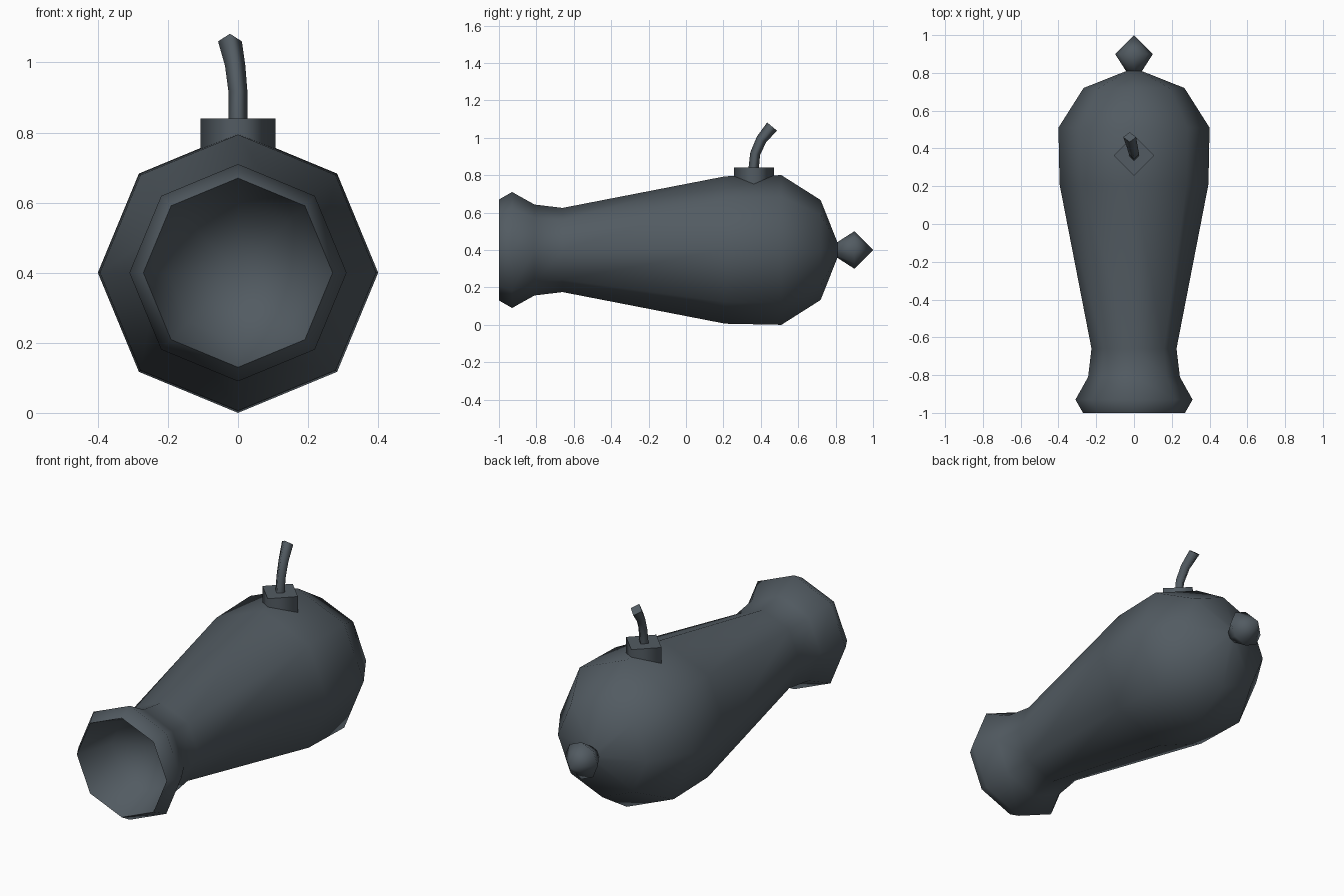
import bpy, bmesh, math
from mathutils import Vector

if "Cube" in bpy.data.objects:
    bpy.data.objects.remove(bpy.data.objects["Cube"], do_unlink=True)

AXIS_Z = 0.4

iron = bpy.data.materials.new("dark slate iron")
iron.use_nodes = True
colour = (0.085, 0.105, 0.122, 1)
iron.diffuse_color = colour
iron.node_tree.nodes["Principled BSDF"].inputs["Base Color"].default_value = colour


def finish(name, bm, sharp_degrees):
    """Smooth the faces, keep creases above the given angle, and link the object."""
    bmesh.ops.recalc_face_normals(bm, faces=bm.faces)
    for face in bm.faces:
        face.smooth = True
    for edge in bm.edges:
        edge.smooth = edge.calc_face_angle(0) < math.radians(sharp_degrees)
    mesh = bpy.data.meshes.new(name)
    bm.to_mesh(mesh)
    bm.free()
    mesh.materials.append(iron)
    obj = bpy.data.objects.new(name, mesh)
    bpy.context.collection.objects.link(obj)
    return obj


def add_ring(bm, centre, u, v, radius, sides):
    turn = math.tau / sides
    return [bm.verts.new(centre + radius * (u * math.cos(i * turn) + v * math.sin(i * turn)))
            for i in range(sides)]


def bridge(bm, a, b):
    n = len(a)
    for i in range(n):
        j = (i + 1) % n
        bm.faces.new((a[i], a[j], b[j], b[i]))


def fan(bm, ring, tip):
    for i in range(len(ring)):
        bm.faces.new((ring[i], ring[(i + 1) % len(ring)], tip))


def lathe(name, profile, tips, sharp_degrees, sides=8):
    """Turn (y, radius) points about the long axis; close both ends at tip points."""
    bm = bmesh.new()
    rings = [add_ring(bm, Vector((0, y, AXIS_Z)), Vector((1, 0, 0)), Vector((0, 0, 1)), r, sides)
             for y, r in profile]
    for a, b in zip(rings, rings[1:]):
        bridge(bm, a, b)
    for ring, y in zip((rings[0], rings[-1]), tips):
        fan(bm, ring, bm.verts.new((0, y, AXIS_Z)))
    return finish(name, bm, sharp_degrees)


def tube(name, path, sides=4, sharp_degrees=91):
    """Sweep a ring along (centre, tilt, radius) stations and cap it with creased rims."""
    bm = bmesh.new()
    rings = []
    for centre, tilt, radius in path:
        a = math.radians(tilt)
        rings.append(add_ring(bm, Vector(centre), Vector((1, 0, 0)),
                              Vector((0, math.cos(a), -math.sin(a))), radius, sides))
    for a, b in zip(rings, rings[1:]):
        bridge(bm, a, b)
    caps = [bm.faces.new(rings[0]), bm.faces.new(rings[-1])]
    rim = [tuple(v.index for v in e.verts) for c in caps for e in c.edges]
    bm.verts.index_update()
    rim = {frozenset(v.index for v in e.verts) for c in caps for e in c.edges}
    obj = finish(name, bm, sharp_degrees)
    for edge in obj.data.edges:
        if frozenset(edge.vertices) in rim:
            edge.use_edge_sharp = True
    return obj


# Barrel: hollow muzzle bowl, flared lip, narrow neck, swelling breech
lathe("barrel",
      [(-0.8, 0.2), (-1.0, 0.27), (-0.93, 0.31), (-0.81, 0.243), (-0.66, 0.225),
       (0.21, 0.394), (0.51, 0.4), (0.72, 0.267), (0.81, 0.04)],
      (-0.7, 0.81), 75)

# Knob on the back of the breech
lathe("rear_knob", [(0.8, 0.036), (0.9, 0.1)], (0.8, 1.0), 100)

# Square vent block set cornerwise on the breech
tube("vent_block", [((0, 0.363, 0.72), 0, 0.107), ((0, 0.363, 0.84), 0, 0.107)])

# Bent fuse
tube("fuse", [((0, 0.36, 0.82), 0, 0.028), ((0, 0.37, 0.915), 14, 0.027),
              ((-0.008, 0.403, 0.99), 32, 0.029), ((-0.023, 0.46, 1.06), 40, 0.034)])
